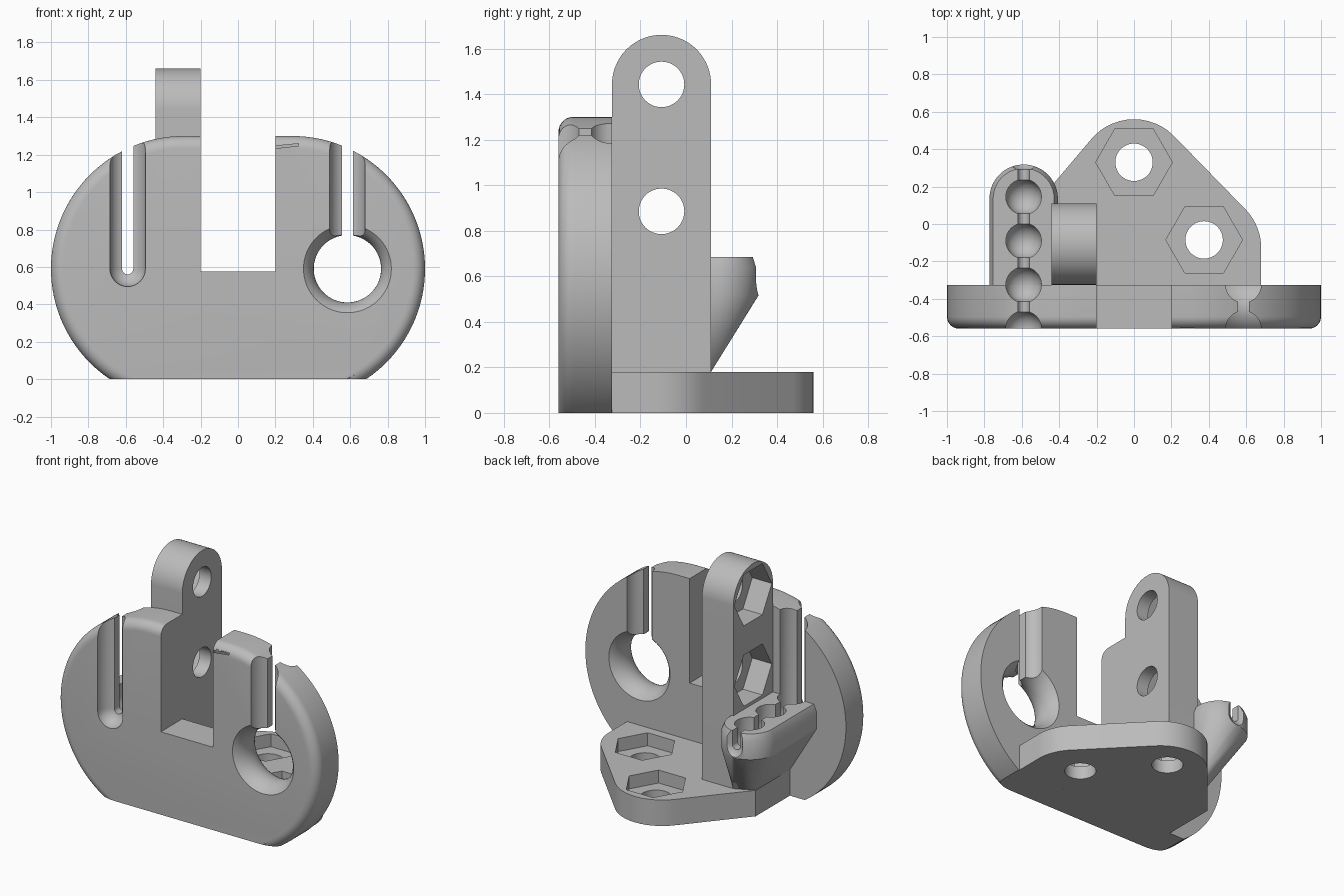
import bpy, bmesh
from math import sin, cos, pi, sqrt, radians
from mathutils import Vector

cube = bpy.data.objects.get("Cube")
if cube:
    bpy.data.objects.remove(cube, do_unlink=True)

grey = bpy.data.materials.new("plain_grey")
grey.use_nodes = True
COLOUR = (0.5, 0.5, 0.5, 1)
grey.diffuse_color = COLOUR
grey.node_tree.nodes["Principled BSDF"].inputs["Base Color"].default_value = COLOUR

FRONT, BACK = -0.56, -0.325      # faces of the upright plate
BASE_TOP = 0.18
CHANNEL = 0.59                   # height of the channel and the big hole
BEAD, GAP = 0.095, 0.03          # bead radius and half width of the slots


def arc(u, v, r, start=0, end=360, n=48):
    """Points on an arc in a plane."""
    steps = [radians(start + (end - start) * i / n) for i in range(n + 1)]
    return [(u + r * cos(a), v + r * sin(a)) for a in steps]


def place(points, axis, at):
    """Lift plane points into space at a distance along an axis."""
    i = "xyz".index(axis)
    return [Vector((*p[:i], at, *p[i:])) for p in points]


def finish(bm, name):
    bmesh.ops.recalc_face_normals(bm, faces=bm.faces)
    mesh = bpy.data.meshes.new(name)
    bm.to_mesh(mesh)
    bm.free()
    obj = bpy.data.objects.new(name, mesh)
    bpy.context.collection.objects.link(obj)
    mesh.materials.append(grey)
    return obj


def hull(points, name="cutter"):
    """Convex solid around points, with flat regions merged."""
    bm = bmesh.new()
    for p in points:
        bm.verts.new(p)
    bmesh.ops.remove_doubles(bm, verts=bm.verts, dist=0.0001)
    bmesh.ops.convex_hull(bm, input=bm.verts)
    loose = [v for v in bm.verts if not v.link_faces]
    bmesh.ops.delete(bm, geom=loose, context="VERTS")
    bmesh.ops.dissolve_limit(bm, angle_limit=0.01, verts=bm.verts, edges=bm.edges)
    return finish(bm, name)


def prism(points, axis, a, b, name="cutter"):
    return hull(place(points, axis, a) + place(points, axis, b), name)


def box(x0, x1, y0, y1, z0, z1):
    return prism([(x0, y0), (x1, y0), (x1, y1), (x0, y1)], "z", z0, z1)


def carve(obj, cutters):
    """Subtract each cutter, then shade the result."""
    for c in cutters:
        c.hide_render = True
        mod = obj.modifiers.new("cut", "BOOLEAN")
        mod.operation, mod.solver, mod.object = "DIFFERENCE", "EXACT", c
    graph = bpy.context.evaluated_depsgraph_get()
    mesh = bpy.data.meshes.new_from_object(obj.evaluated_get(graph))
    obj.modifiers.clear()
    obj.data = mesh
    for c in cutters:
        bpy.data.objects.remove(c, do_unlink=True)
    bpy.ops.object.select_all(action="DESELECT")
    obj.select_set(True)
    bpy.context.view_layer.objects.active = obj
    bpy.ops.object.shade_smooth_by_angle(angle=radians(30))


def bead(x, y):
    """Round-bottomed vertical channel, open at the top."""
    points = place(arc(x, y, BEAD, n=32), "z", 1.5)
    for k in range(9):
        a = k * pi / 16
        points += place(arc(x, y, BEAD * cos(a), n=32), "z", CHANNEL - BEAD * sin(a))
    return hull(points)


def slot(x, end):
    """Narrow slot with a rounded bottom."""
    outline = arc(x, CHANNEL, GAP, 180, 360, 16) + [(x + GAP, 1.5), (x - GAP, 1.5)]
    return prism(outline, "y", -0.7, end)


def flared_hole(x):
    """Hourglass cutter through the plate."""
    mid, h, r, sag = (FRONT + BACK) / 2, (BACK - FRONT) / 2, 0.18, 0.055
    big = (h * h + sag * sag) / (2 * sag)
    profile = [(0, -0.2), (r + sag, -0.2)]
    for k in range(-8, 9):
        t = h * k / 8
        profile.append((r + big - sqrt(big * big - t * t), t))
    profile += [(r + sag, 0.2), (0, 0.2)]
    bm = bmesh.new()
    verts = [bm.verts.new((x + u, mid + t, CHANNEL)) for u, t in profile]
    edges = [bm.edges.new(pair) for pair in zip(verts, verts[1:])]
    bmesh.ops.spin(bm, geom=verts + edges, cent=(x, mid, CHANNEL), axis=(0, 1, 0),
                   angle=2 * pi, steps=64)
    bmesh.ops.remove_doubles(bm, verts=bm.verts, dist=0.0001)
    return finish(bm, "cutter")


def bolt(u, v, axis, start, end, seat, outside):
    """Round hole and hexagonal nut pocket."""
    return [prism(arc(u, v, 0.1), axis, start, end),
            prism(arc(u, v, 0.205, n=6), axis, seat, outside)]


# Upright plate: wide rounded outline with a softened front rim
FILLET, CORNER = 0.065, 0.71
points = []
for k in range(9):
    a = k * pi / 16
    r = CORNER - FILLET * (1 - sin(a))
    for x, s in ((0.29, -90), (-0.29, 90)):
        points += place(arc(x, CHANNEL, r, s, s + 180, 64), "y", FRONT + FILLET * (1 - cos(a)))
for x, s in ((0.29, -90), (-0.29, 90)):
    points += place(arc(x, CHANNEL, CORNER, s, s + 180, 64), "y", BACK)
plate = hull(points, "upright_plate")
cutters = [box(-2, 2, -1, 1, -1, 0), box(-0.2, 0.2, -1, 1, 0.575, 2), flared_hole(0.585)]
for x in (-0.59, 0.585):
    cutters += [slot(x, 0.5), bead(x, FRONT), bead(x, BACK)]
carve(plate, cutters)

# Base foot with two nut pockets in its top
outline = arc(0, 0.26, 0.3) + arc(0.38, -0.13, 0.3, 0, 90)
outline += [(0.68, BACK), (-0.57, BACK), (-0.57, 0.05)]
foot = prism(outline, "z", 0, BASE_TOP, "base_foot")
carve(foot, [c for u, v in ((0, 0.33), (0.375, -0.085))
             for c in bolt(u, v, "z", -0.1, 0.3, 0.09, 0.3)])

# Tall arm with rounded top and nut pockets on its outer side
ARM_BACK, ARM_Y, ARM_Z = 0.11, -0.1075, 1.4425
outline = arc(ARM_Y, ARM_Z, 0.2175, 0, 180) + [(BACK, BASE_TOP), (ARM_BACK, BASE_TOP)]
arm = prism(outline, "x", -0.44, -0.2, "tall_arm")
carve(arm, [c for z in (ARM_Z, 0.885)
            for c in bolt(ARM_Y, z, "x", -0.6, 0, -0.29, -0.6)])

# Channel block: rounded tip tapering down to the foot of the arm
BX = -0.59
points = []
for z, r in ((0.685, 0.163), (0.64, 0.183), (0.515, 0.183)):
    ring = arc(BX, 0.135, r, 0, 180, 32) + [(BX - r, BACK), (BX + r, BACK)]
    points += place(ring, "z", z)
points += place([(-0.44, ARM_BACK), (-0.44, BACK), (-0.57, 0.05), (-0.57, BACK)], "z", BASE_TOP)
block = hull(points, "channel_block")
pitch = BACK - FRONT
carve(block, [slot(BX, 0.6)] + [bead(BX, FRONT + pitch * k) for k in range(1, 5)])
